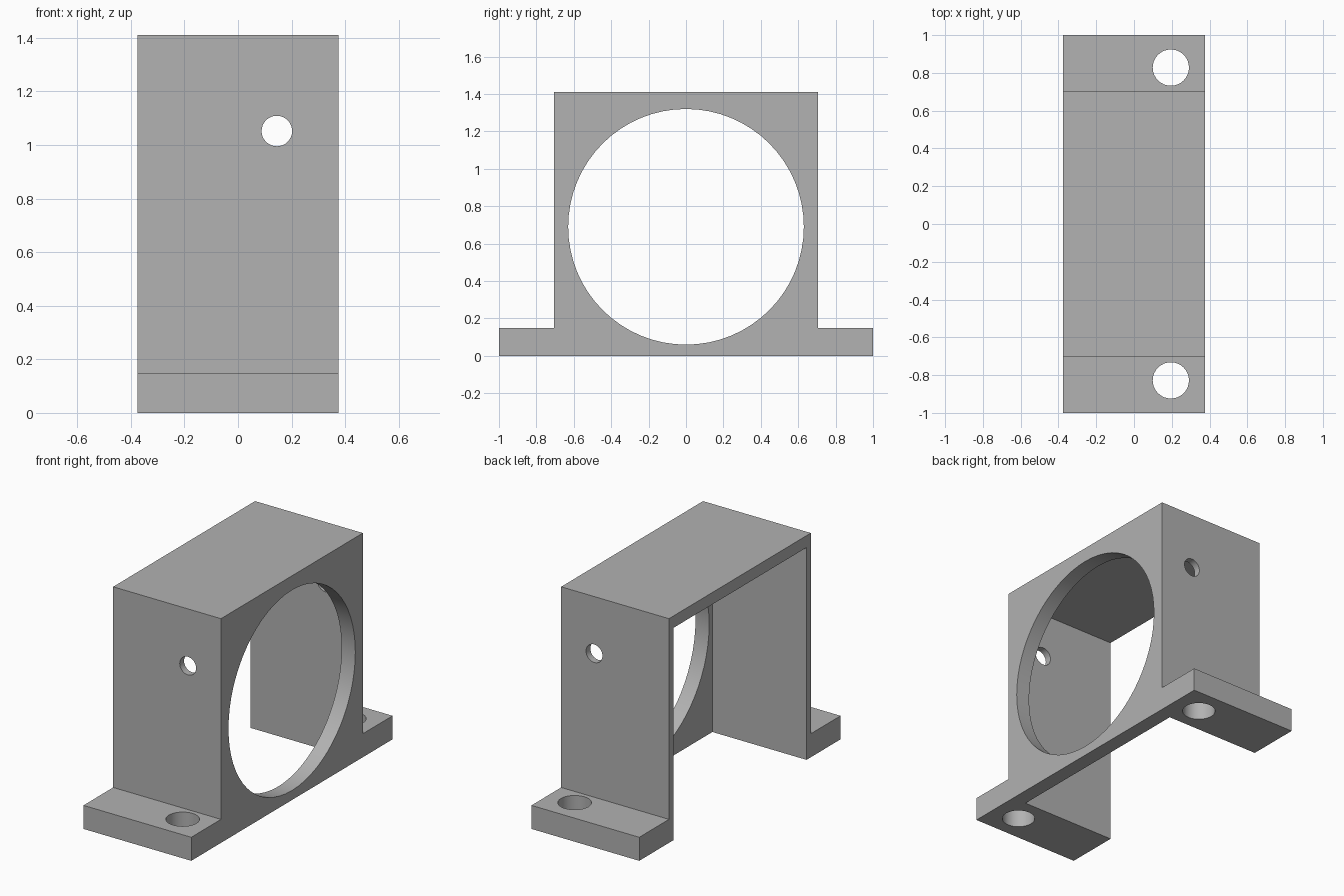
import bpy, bmesh, math
from mathutils import Matrix

if "Cube" in bpy.data.objects:
    bpy.data.objects.remove(bpy.data.objects["Cube"])

HALF_X = 0.375      # half depth of the bracket
BODY_Y = 0.705      # half width of the housing
HEIGHT = 1.41
FOOT_H = 0.148
WALL = 0.043        # side wall thickness
ROOF = 0.075        # top wall thickness
PLATE = 0.095       # thickness of the bored plate

grey = bpy.data.materials.new("grey")
grey.diffuse_color = (0.445, 0.445, 0.445, 1)
grey.use_nodes = True
grey.node_tree.nodes["Principled BSDF"].inputs["Base Color"].default_value = grey.diffuse_color


def to_object(name, bm):
    bmesh.ops.recalc_face_normals(bm, faces=bm.faces)
    mesh = bpy.data.meshes.new(name)
    bm.to_mesh(mesh)
    bm.free()
    obj = bpy.data.objects.new(name, mesh)
    bpy.context.collection.objects.link(obj)
    mesh.materials.append(grey)
    return obj


def prism(name, profile, x0, x1):
    """Extrude a (y, z) outline along x."""
    bm = bmesh.new()
    face = bm.faces.new([bm.verts.new((x0, y, z)) for y, z in profile])
    new = bmesh.ops.extrude_face_region(bm, geom=[face])["geom"]
    verts = [v for v in new if isinstance(v, bmesh.types.BMVert)]
    bmesh.ops.translate(bm, verts=verts, vec=(x1 - x0, 0, 0))
    return to_object(name, bm)


def drill(name, radius, length, centre, axis, sides):
    turn = {"x": Matrix.Rotation(math.pi / 2, 4, "Y"),
            "y": Matrix.Rotation(math.pi / 2, 4, "X"),
            "z": Matrix.Identity(4)}[axis]
    bm = bmesh.new()
    bmesh.ops.create_cone(bm, cap_ends=True, segments=sides, radius1=radius,
                          radius2=radius, depth=length,
                          matrix=Matrix.Translation(centre) @ turn)
    return to_object(name, bm)


# Housing block with mounting feet
right = [(1, 0), (1, FOOT_H), (BODY_Y, FOOT_H), (BODY_Y, HEIGHT)]
outline = right + [(-y, z) for y, z in reversed(right)]
bracket = prism("bracket", outline, -HALF_X, HALF_X)

# Cavity open at the back and bottom, main bore, wall holes, foot holes
inner = BODY_Y - WALL
cutters = [
    prism("cavity_cutter", [(-inner, -0.2), (inner, -0.2),
                            (inner, HEIGHT - ROOF), (-inner, HEIGHT - ROOF)],
          -HALF_X - 0.2, HALF_X - PLATE),
    drill("bore_cutter", 0.63, 0.4, (HALF_X, 0, 0.69), "x", 64),
    drill("wall_hole_cutter", 0.057, 2.4, (0.145, 0, 1.052), "y", 32),
]
for side in (-1, 1):
    cutters.append(drill("foot_hole_cutter", 0.096, 0.6,
                         (0.195, side * 0.828, 0.05), "z", 32))

for cutter in cutters:
    mod = bracket.modifiers.new(cutter.name, "BOOLEAN")
    mod.operation = "DIFFERENCE"
    mod.solver = "EXACT"
    mod.object = cutter

# Apply the cuts and remove the cutters
bpy.context.view_layer.objects.active = bracket
bracket.select_set(True)
for mod in list(bracket.modifiers):
    bpy.ops.object.modifier_apply(modifier=mod.name)
for cutter in cutters:
    bpy.data.objects.remove(cutter)

bpy.ops.object.shade_smooth_by_angle(angle=math.radians(30))
